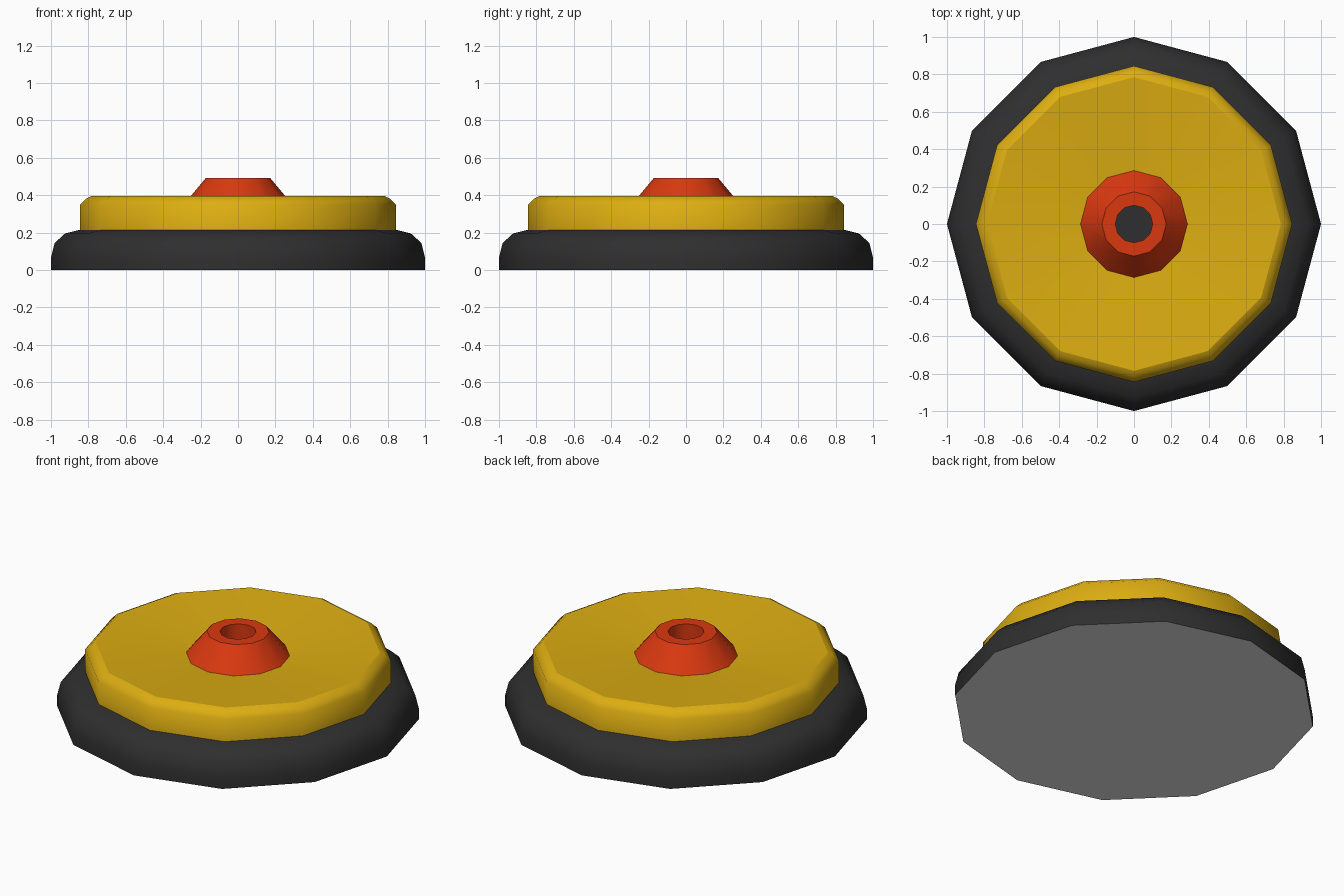
import bpy
import bmesh
from math import cos, sin, tau

cube = bpy.data.objects.get("Cube")
if cube:
    bpy.data.objects.remove(cube, do_unlink=True)

SIDES = 12


def make_material(name, rgb):
    mat = bpy.data.materials.new(name)
    mat.use_nodes = True
    mat.diffuse_color = (*rgb, 1)
    mat.node_tree.nodes["Principled BSDF"].inputs["Base Color"].default_value = (*rgb, 1)
    return mat


def lathe(name, profile, sharp, mats, cap_start=False, cap_end=False):
    """Spin (radius, height) points round z; 'sharp' lists the crisp rings."""
    bm = bmesh.new()
    rings = [[bm.verts.new((r * cos(tau * i / SIDES), r * sin(tau * i / SIDES), z))
              for i in range(SIDES)] for r, z in profile]
    for low, high in zip(rings, rings[1:]):
        for i in range(SIDES):
            j = (i + 1) % SIDES
            bm.faces.new((low[i], low[j], high[j], high[i])).smooth = True
    if cap_start:
        bm.faces.new(rings[0][::-1]).material_index = len(mats) - 1
    if cap_end:
        bm.faces.new(rings[-1])
    for k in sharp:
        for i in range(SIDES):
            edge = bm.edges.get((rings[k][i], rings[k][(i + 1) % SIDES]))
            edge.smooth = False
    mesh = bpy.data.meshes.new(name)
    bm.to_mesh(mesh)
    bm.free()
    for mat in mats:
        mesh.materials.append(mat)
    obj = bpy.data.objects.new(name, mesh)
    bpy.context.collection.objects.link(obj)
    return obj


rubber = make_material("dark_rubber", (0.028, 0.028, 0.028))
yellow = make_material("yellow_paint", (0.72, 0.42, 0.006))
red = make_material("red_paint", (0.70, 0.04, 0.005))
grey = make_material("light_grey_underside", (0.8, 0.8, 0.8))

# Rounded rubber base, closed by a pale underside
lathe("rubber_base",
      [(1, 0), (1, 0.065), (0.98, 0.145), (0.925, 0.195), (0.845, 0.215)],
      [0, 4], [rubber, grey], cap_start=True, cap_end=True)

# Disc with a bevelled rim and a slightly dished top
lathe("yellow_disc",
      [(0.845, 0.2), (0.845, 0.35), (0.81, 0.383), (0.785, 0.395), (0.25, 0.352)],
      [3], [yellow])

# Tapered hub with a hole down to the rubber
lathe("red_hub",
      [(0.29, 0.35), (0.172, 0.492), (0.1, 0.492), (0.1, 0.21)],
      [1, 2], [red])
